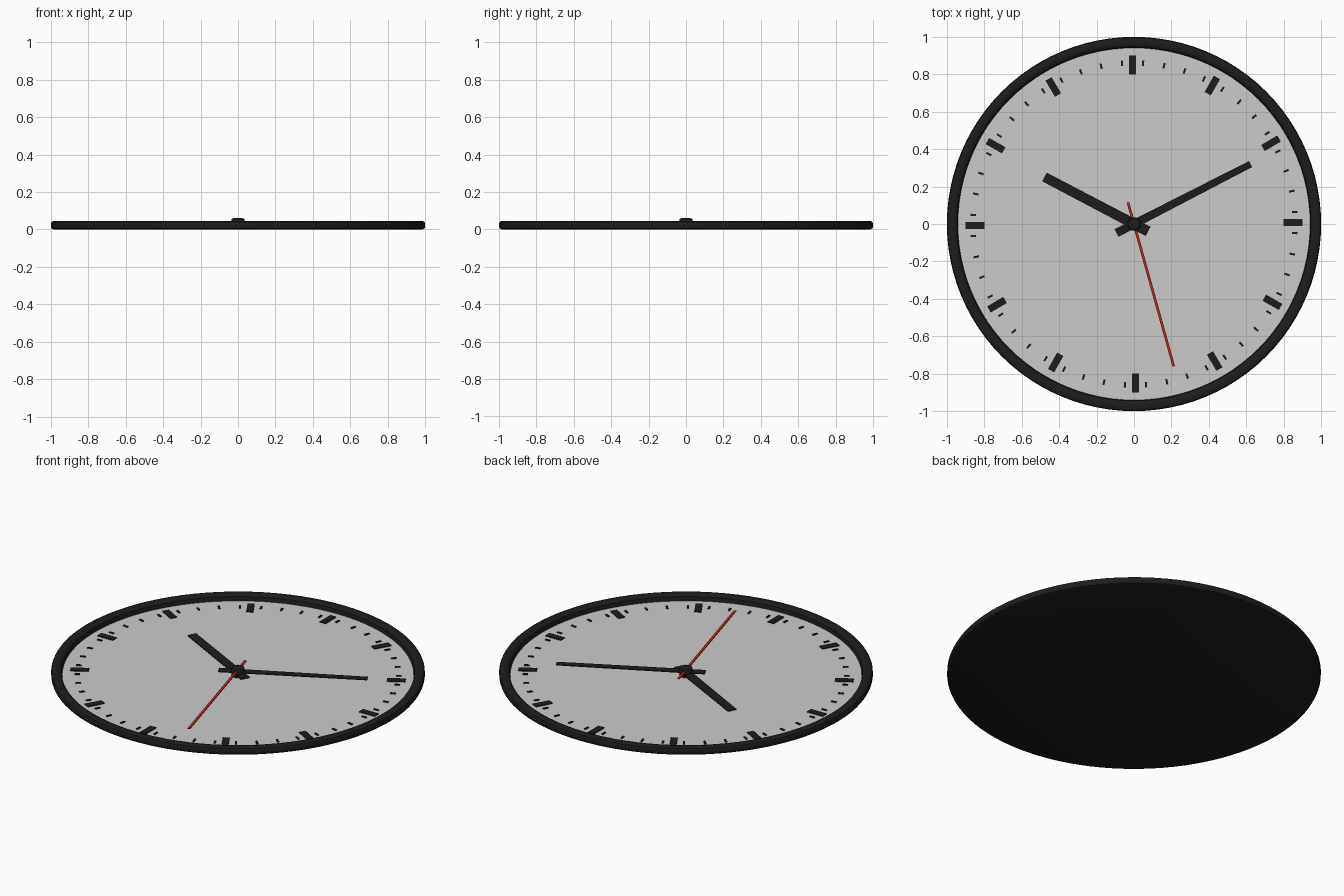
import bpy, bmesh, math
from mathutils import Matrix, Vector

if "Cube" in bpy.data.objects:
    bpy.data.objects.remove(bpy.data.objects["Cube"])


def material(name, color):
    m = bpy.data.materials.new(name)
    m.diffuse_color = (*color, 1)
    m.use_nodes = True
    m.node_tree.nodes["Principled BSDF"].inputs["Base Color"].default_value = m.diffuse_color
    return m


BLACK = material("black", (0.012, 0.012, 0.012))
RED = material("red", (0.5, 0.02, 0.01))
DIAL_Z = 0.01


def finish(name, bm, mat=None, smooth=False):
    bmesh.ops.recalc_face_normals(bm, faces=bm.faces)
    mesh = bpy.data.meshes.new(name)
    bm.to_mesh(mesh)
    bm.free()
    ob = bpy.data.objects.new(name, mesh)
    bpy.context.collection.objects.link(ob)
    if mat:
        mesh.materials.append(mat)
    if smooth:
        bpy.ops.object.select_all(action='DESELECT')
        ob.select_set(True)
        bpy.context.view_layer.objects.active = ob
        bpy.ops.object.shade_smooth_by_angle(angle=math.radians(35))
    return ob


def lathe(name, profile, mat=None, sides=96):
    """Spin an (r, z) profile around the z axis."""
    bm = bmesh.new()
    vs = [bm.verts.new((r, 0, z)) for r, z in profile]
    es = [bm.edges.new(p) for p in zip(vs, vs[1:])]
    bmesh.ops.spin(bm, geom=vs + es, axis=(0, 0, 1), cent=(0, 0, 0),
                   angle=math.tau, steps=sides, use_duplicate=False)
    bmesh.ops.remove_doubles(bm, verts=bm.verts, dist=1e-5)
    return finish(name, bm, mat, True)


def bar(bm, angle, r0, r1, w0, w1, z0, z1):
    """Tapered radial bar from r0 to r1, turned to the given angle in degrees."""
    outline = [(r0, -w0 / 2), (r1, -w1 / 2), (r1, w1 / 2), (r0, w0 / 2)]
    rot = Matrix.Rotation(math.radians(angle), 3, 'Z')
    low, high = ([bm.verts.new(rot @ Vector((x, y, z))) for x, y in outline]
                 for z in (z0, z1))
    bm.faces.new(low)
    bm.faces.new(high)
    for i in range(4):
        j = (i + 1) % 4
        bm.faces.new((low[i], low[j], high[j], high[i]))


def hand(name, angle, tail, tip, w0, w1, z, mat):
    bm = bmesh.new()
    bar(bm, angle, -tail, tip, w0, w1, z, z + 0.005)
    finish(name, bm, mat)


# Case: flat back and rounded raised rim
lathe("case", [(0, 0), (0.985, 0), (0.996, 0.005), (1, 0.013), (1, 0.032),
               (0.996, 0.040), (0.985, 0.045), (0.967, 0.045),
               (0.952, 0.041), (0.945, 0.034), (0.94, 0.004), (0, 0.004)],
      BLACK)

# Recessed dial
lathe("dial", [(0, 0.005), (0.941, 0.005), (0.941, DIAL_Z), (0, DIAL_Z)])

# Hour marks, and four fine marks between each pair
hours, fine = bmesh.new(), bmesh.new()
for h in range(12):
    a = h * 30 + 0.5
    bar(hours, a, 0.80, 0.90, 0.038, 0.038, DIAL_Z - 0.002, DIAL_Z + 0.005)
    for k in range(4):
        bar(fine, a + 3.75 + 7.5 * k, 0.846, 0.876, 0.011, 0.011,
            DIAL_Z - 0.002, DIAL_Z + 0.005)
finish("hour_marks", hours, BLACK)
finish("fine_marks", fine, BLACK)

# Hands
hand("hour_hand", 152.3, 0.085, 0.54, 0.055, 0.052, 0.024, BLACK)
hand("minute_hand", 27.2, 0.105, 0.70, 0.046, 0.036, 0.032, BLACK)
hand("second_hand", -74.4, 0.12, 0.79, 0.014, 0.014, 0.040, RED)

# Centre hub
lathe("hub", [(0, DIAL_Z - 0.002), (0.036, DIAL_Z - 0.002), (0.036, 0.050),
              (0.032, 0.057), (0.022, 0.061), (0, 0.062)], BLACK, 32)
